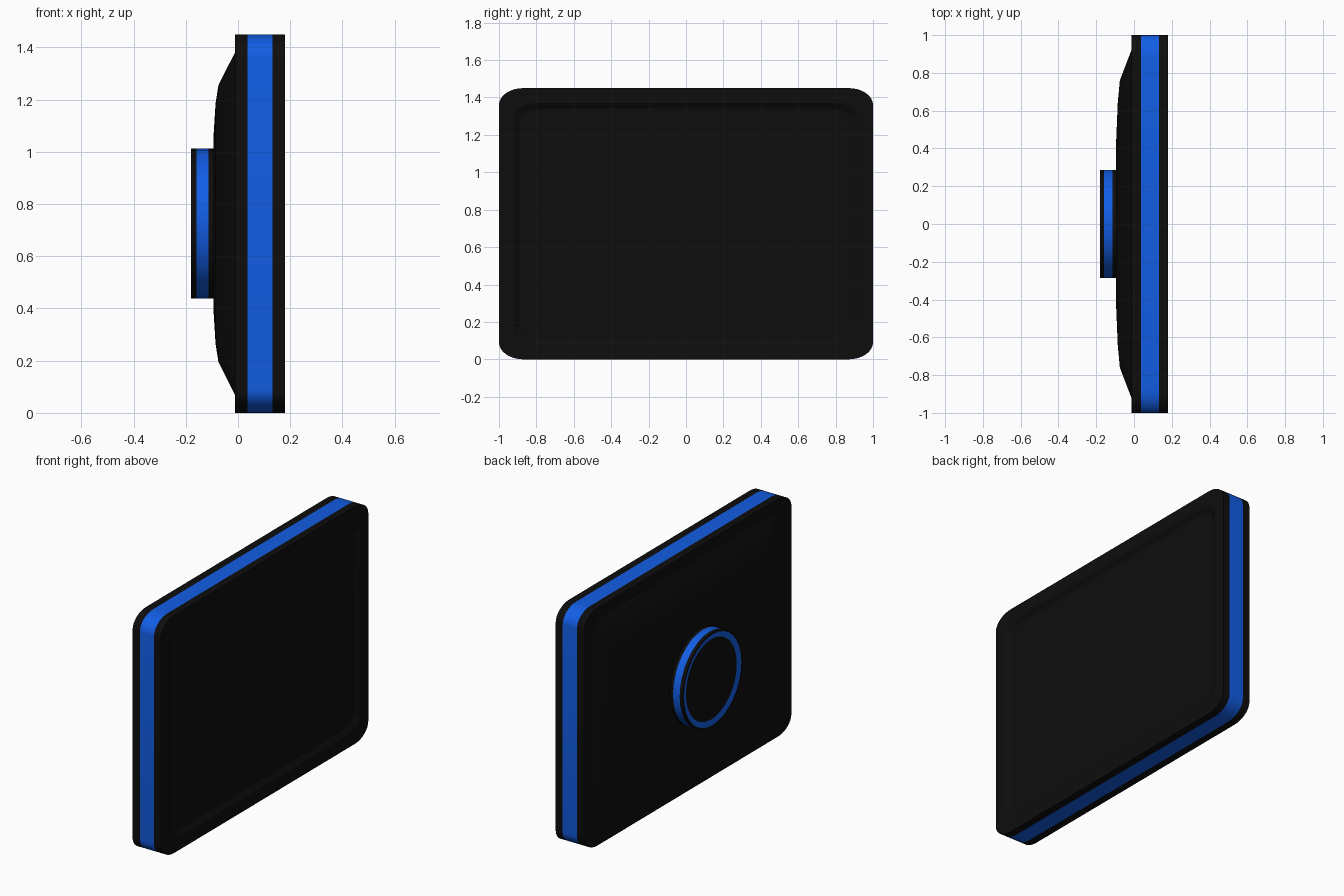
import bpy, bmesh, math

if "Cube" in bpy.data.objects:
    bpy.data.objects.remove(bpy.data.objects["Cube"], do_unlink=True)

MID_Z = 0.725


def material(name, rgb):
    mat = bpy.data.materials.new(name)
    mat.use_nodes = True
    mat.diffuse_color = (*rgb, 1)
    mat.node_tree.nodes["Principled BSDF"].inputs["Base Color"].default_value = (*rgb, 1)
    return mat


BLACK = material("black plastic", (0.004, 0.004, 0.004))
BLUE = material("blue trim", (0.006, 0.11, 0.78))


def rounded_rect(half_y, half_z, steps=8):
    """Outline with softly elliptical corners, counter-clockwise."""
    ry, rz = 0.13 * half_y, 0.125 * half_z
    points = []
    for quarter, (sy, sz) in enumerate([(1, 1), (-1, 1), (-1, -1), (1, -1)]):
        for i in range(steps + 1):
            a = math.pi / 2 * (quarter + i / steps)
            points.append((sy * (half_y - ry) + ry * math.cos(a),
                           sz * (half_z - rz) + rz * math.sin(a)))
    return points


def circle(radius, steps=32):
    return [(radius * math.cos(i * math.tau / steps),
             radius * math.sin(i * math.tau / steps)) for i in range(steps)]


def loft(name, sections, blue_bands=()):
    """Skin a closed solid through (x, outline) sections; listed bands are blue."""
    bm = bmesh.new()
    loops = [[bm.verts.new((x, y, MID_Z + z)) for y, z in outline]
             for x, outline in sections]
    bm.faces.new(loops[0])
    for band, (a, b) in enumerate(zip(loops, loops[1:])):
        for i in range(len(a)):
            j = (i + 1) % len(a)
            face = bm.faces.new((a[i], a[j], b[j], b[i]))
            face.material_index = int(band in blue_bands)
    bm.faces.new(loops[-1])
    bmesh.ops.recalc_face_normals(bm, faces=bm.faces)
    mesh = bpy.data.meshes.new(name)
    bm.to_mesh(mesh)
    bm.free()
    mesh.materials.append(BLACK)
    mesh.materials.append(BLUE)
    obj = bpy.data.objects.new(name, mesh)
    bpy.context.collection.objects.link(obj)
    bpy.ops.object.select_all(action="DESELECT")
    obj.select_set(True)
    bpy.context.view_layer.objects.active = obj
    bpy.ops.object.shade_smooth_by_angle(angle=math.radians(25))
    return obj


# Casing with a blue edge band and a shallow recessed screen
outer = rounded_rect(1, MID_Z)
loft("casing", [
    (-0.012, outer), (0.037, outer), (0.133, outer), (0.18, outer),
    (0.18, rounded_rect(0.92, 0.645)),
    (0.16, rounded_rect(0.89, 0.615)),
], blue_bands=[1])

# Domed rear cover
loft("rear_cover", [
    (0.0, rounded_rect(0.925, 0.655)),
    (-0.012, rounded_rect(0.925, 0.655)),
    (-0.075, rounded_rect(0.76, 0.53)),
    (-0.086, rounded_rect(0.64, 0.46)),
    (-0.094, rounded_rect(0.45, 0.33)),
])

# Round rear mount with a blue side band and a dished blue inner ring
rim = circle(0.287)
loft("rear_mount", [
    (-0.08, rim), (-0.113, rim), (-0.158, rim), (-0.18, rim),
    (-0.18, circle(0.277)), (-0.171, circle(0.245)),
], blue_bands=[1, 4])
